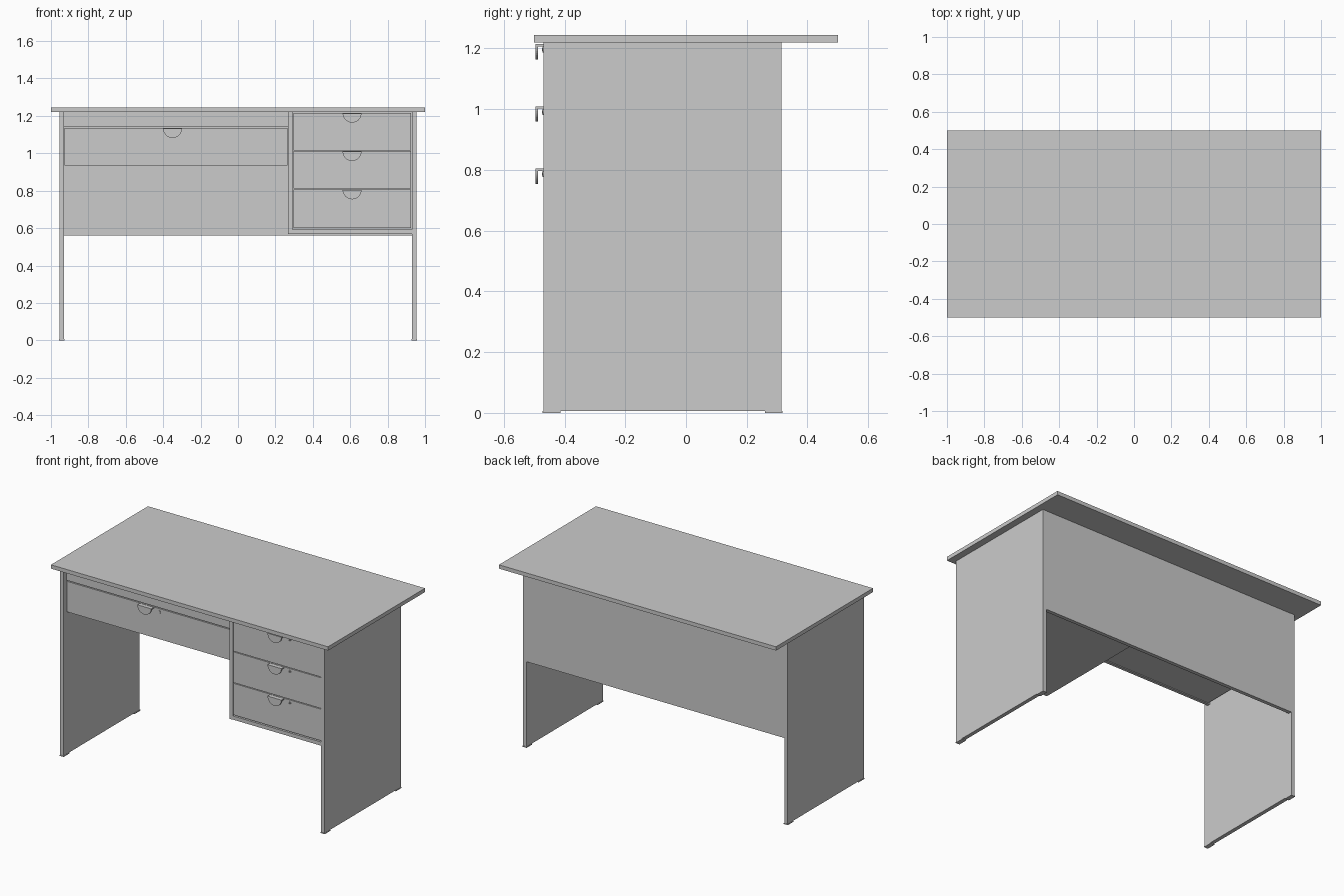
import bpy, bmesh, math
from mathutils import Matrix

if "Cube" in bpy.data.objects:
    bpy.data.objects.remove(bpy.data.objects["Cube"])


def add_box(bm, x, y, z):
    """Add a box given as (min, max) ranges."""
    m = Matrix.Translation([(r[0] + r[1]) / 2 for r in (x, y, z)])
    s = Matrix.Diagonal([r[1] - r[0] for r in (x, y, z)] + [1])
    bmesh.ops.create_cube(bm, size=1, matrix=m @ s)


def finish(name, bm):
    bmesh.ops.recalc_face_normals(bm, faces=bm.faces)
    me = bpy.data.meshes.new(name)
    bm.to_mesh(me)
    bm.free()
    ob = bpy.data.objects.new(name, me)
    bpy.context.collection.objects.link(ob)
    return ob


def boxes(name, *ranges):
    bm = bmesh.new()
    for r in ranges:
        add_box(bm, *r)
    return finish(name, bm)


def drawer(name, x0, x1, z0, z1, front, back):
    """Drawer front with an open tray behind it."""
    t, f = 0.012, front + 0.02
    a, b, top = x0 + 0.012, x1 - 0.012, z1 - 0.04
    boxes(name + "_front", ((x0, x1), (front, f), (z0, z1)))
    boxes(name + "_tray",
          ((a, b), (f, back), (z0 + 0.005, z0 + 0.005 + t)),
          ((a, a + t), (f, back), (z0 + 0.005 + t, top)),
          ((b - t, b), (f, back), (z0 + 0.005 + t, top)),
          ((a + t, b - t), (back - t, back), (z0 + 0.005 + t, top)))


def handle(name, cx, ztop, front):
    """Half-round pull plate hung from a flat top flange."""
    r, n, t = 0.05, 20, 0.007
    bm = bmesh.new()
    y = front - 0.027
    arc = [bm.verts.new((cx + r * math.cos(math.pi * (1 + i / n)), y,
                         ztop + r * math.sin(math.pi * (1 + i / n))))
           for i in range(n + 1)]
    face = bm.faces.new(arc)
    out = bmesh.ops.extrude_face_region(bm, geom=[face])
    bmesh.ops.translate(bm, vec=(0, t, 0),
                        verts=[v for v in out["geom"] if isinstance(v, bmesh.types.BMVert)])
    add_box(bm, (cx - r, cx + r), (y + t, front), (ztop - t, ztop))
    finish(name, bm)


def lock(name, cx, cz, front):
    """Small round lock with a slot-shaped key tab beside it."""
    bm = bmesh.new()
    m = Matrix.Translation((cx, front - 0.001, cz)) @ Matrix.Rotation(math.pi / 2, 4, 'X')
    bmesh.ops.create_cone(bm, cap_ends=True, segments=16, radius1=0.01,
                          radius2=0.01, depth=0.006, matrix=m)
    add_box(bm, (cx - 0.001, cx + 0.001), (front - 0.006, front - 0.004),
            (cz - 0.005, cz + 0.005))
    finish(name, bm)


# Table top
boxes("table_top", ((-1, 1), (-0.5, 0.5), (1.22, 1.245)))

# Side panels and feet
for s, side in ((-1, "left"), (1, "right")):
    xr = sorted((s * 0.93, s * 0.955))
    fx = (xr[0] - 0.002, xr[1] + 0.002)
    boxes(side + "_side_panel", (xr, (-0.47, 0.315), (0.006, 1.22)))
    boxes(side + "_feet",
          (fx, (-0.473, -0.413), (0, 0.006)),
          (fx, (0.26, 0.318), (0, 0.006)))

# Back panel, pedestal divider and floor, rail over the wide drawer
boxes("back_panel", ((-0.93, 0.93), (0.29, 0.314), (0.56, 1.22)))
boxes("pedestal_divider", ((0.267, 0.292), (-0.47, 0.29), (0.568, 1.22)))
boxes("pedestal_floor", ((0.292, 0.93), (-0.468, 0.29), (0.568, 0.592)))
boxes("wide_drawer_rail", ((-0.93, 0.267), (-0.44, -0.42), (1.14, 1.22)))

# Three pedestal drawers
for i, (z0, z1) in enumerate(((0.6, 0.806), (0.811, 1.011), (1.016, 1.216))):
    name = f"pedestal_drawer_{i + 1}"
    drawer(name, 0.296, 0.926, z0, z1, -0.468, 0.25)
    handle(name + "_handle", 0.61, z1 - 0.002, -0.468)
    lock(name + "_lock", 0.70, z1 - 0.02, -0.468)

# Wide drawer over the knee space
drawer("wide_drawer", -0.928, 0.264, 0.935, 1.134, -0.44, 0.2)
handle("wide_drawer_handle", -0.35, 1.132, -0.44)
lock("wide_drawer_lock", -0.26, 1.112, -0.44)
